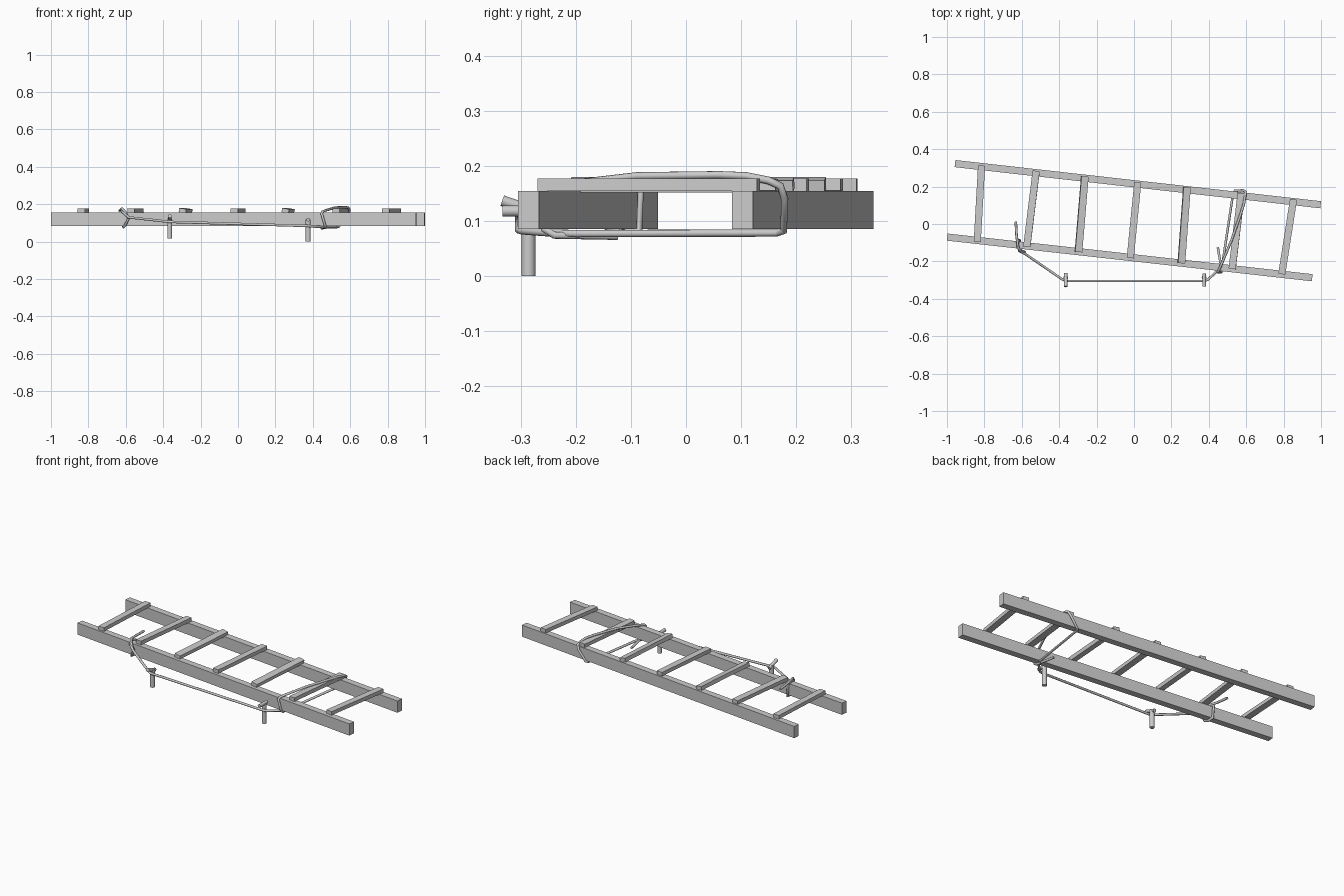
import bpy, bmesh, math
from mathutils import Vector, Matrix

if "Cube" in bpy.data.objects:
    bpy.data.objects.remove(bpy.data.objects["Cube"])


def finish(name, bm):
    mesh = bpy.data.meshes.new(name)
    bm.to_mesh(mesh)
    bm.free()
    ob = bpy.data.objects.new(name, mesh)
    bpy.context.collection.objects.link(ob)
    return ob


def beam(name, a, b, width, height, roll=0):
    """Box running from a to b."""
    a, b = Vector(a), Vector(b)
    d = (b - a).normalized()
    side = Vector((0, 0, 1)).cross(d).normalized()
    rot = Matrix((d, side, d.cross(side))).transposed().to_4x4()
    m = (Matrix.Translation((a + b) / 2) @ rot
         @ Matrix.Rotation(math.radians(roll), 4, 'X')
         @ Matrix.Diagonal(((b - a).length, width, height, 1)))
    bm = bmesh.new()
    bmesh.ops.create_cube(bm, size=1, matrix=m)
    return finish(name, bm)


def rod(name, a, b, radius, sides=12):
    """Cylinder running from a to b."""
    a, b = Vector(a), Vector(b)
    d = b - a
    m = Matrix.Translation((a + b) / 2) @ d.to_track_quat('Z', 'Y').to_matrix().to_4x4()
    bm = bmesh.new()
    bmesh.ops.create_cone(bm, cap_ends=True, segments=sides, radius1=radius,
                          radius2=radius, depth=d.length, matrix=m)
    for f in bm.faces:
        f.smooth = len(f.verts) == 4
    for e in bm.edges:
        e.smooth = all(f.smooth for f in e.link_faces)
    return finish(name, bm)


def rope(name, points, radius=0.007):
    """Round cord through the points."""
    cu = bpy.data.curves.new(name, 'CURVE')
    cu.dimensions = '3D'
    cu.bevel_depth = radius
    cu.bevel_resolution = 2
    cu.use_fill_caps = True
    sp = cu.splines.new('POLY')
    sp.points.add(len(points) - 1)
    for p, co in zip(sp.points, points):
        p.co = (*co, 1)
    sp.use_smooth = True
    ob = bpy.data.objects.new(name, cu)
    bpy.context.collection.objects.link(ob)
    return ob


# side rails
beam("back_rail", (-0.957, 0.323, 0.12), (0.998, 0.103, 0.12), 0.038, 0.07)
beam("front_rail", (-0.998, -0.07, 0.12), (0.953, -0.287, 0.12), 0.038, 0.07)

# rungs nailed on top: back x, y, front x, y, roll
rungs = [(-0.815, 0.312, -0.838, -0.095, 0), (-0.523, 0.284, -0.573, -0.122, 2),
         (-0.263, 0.254, -0.297, -0.150, -9), (0.020, 0.222, -0.020, -0.182, 0),
         (0.283, 0.196, 0.253, -0.210, -10), (0.573, 0.165, 0.525, -0.240, 2),
         (0.853, 0.132, 0.790, -0.268, 0)]
for i, (bx, by, fx, fy, roll) in enumerate(rungs):
    beam(f"rung_{i + 1}", (bx, by, 0.166), (fx, fy, 0.166), 0.038, 0.022, roll)

# forked pegs
for side, x, z0, z1, dz in (("left", -0.365, 0.018, 0.125, 0.012), ("right", 0.375, 0.0, 0.118, 0.0)):
    rod(f"{side}_peg_post", (x, -0.287, z0), (x, -0.287, z1), 0.013)
    rod(f"{side}_peg_crossbar", (x, -0.335, z1 + dz), (x, -0.265, z1 - dz), 0.010)

# rope: tail and knot on the left, along the pegs, then around both rails
rope("rope", [
    (-0.632, 0.012, 0.166), (-0.628, -0.06, 0.170), (-0.620, -0.125, 0.177),
    (-0.605, -0.146, 0.160), (-0.585, -0.150, 0.125), (-0.605, -0.142, 0.085),
    (-0.612, -0.120, 0.078), (-0.612, -0.085, 0.082), (-0.618, -0.083, 0.155),
    (-0.622, -0.110, 0.165), (-0.612, -0.146, 0.155), (-0.585, -0.158, 0.130),
    (-0.385, -0.295, 0.108), (-0.365, -0.305, 0.106), (0.375, -0.305, 0.084),
    (0.395, -0.298, 0.082), (0.450, -0.245, 0.078), (0.475, -0.200, 0.077),
    (0.530, 0.165, 0.078), (0.540, 0.178, 0.082), (0.585, 0.180, 0.140),
    (0.596, 0.172, 0.164), (0.594, 0.150, 0.174), (0.588, 0.110, 0.182),
    (0.573, 0.060, 0.184), (0.520, -0.090, 0.182), (0.470, -0.210, 0.168),
    (0.452, -0.250, 0.161), (0.447, -0.258, 0.150), (0.466, -0.258, 0.085),
    (0.468, -0.240, 0.074), (0.448, -0.125, 0.072)])
